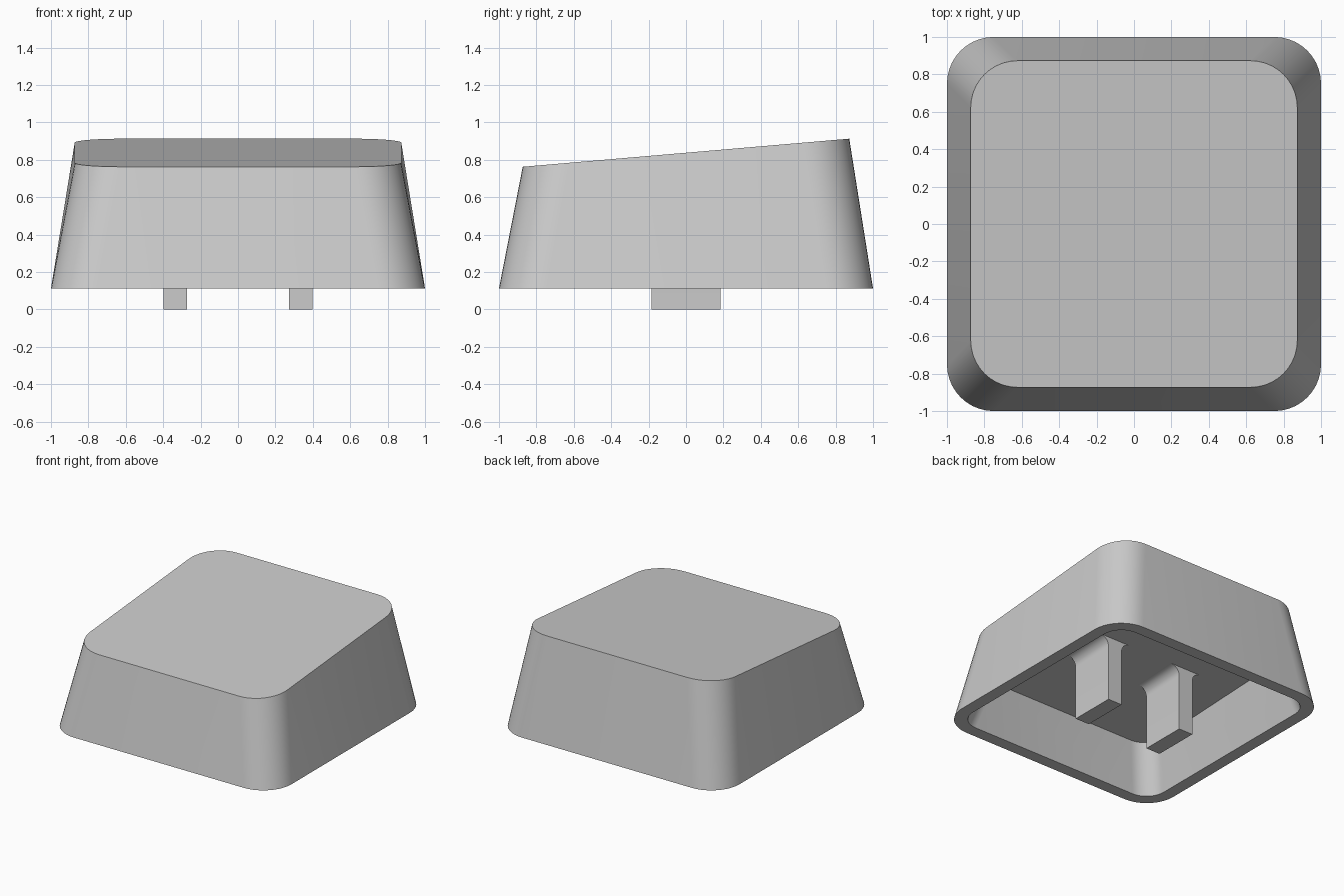
import bpy, bmesh
from math import sin, cos, pi, radians

cube = bpy.data.objects.get("Cube")
if cube:
    bpy.data.objects.remove(cube, do_unlink=True)

grey = bpy.data.materials.new("light grey plastic")
grey.use_nodes = True
colour = (0.6, 0.6, 0.6, 1)
grey.diffuse_color = colour
grey.node_tree.nodes["Principled BSDF"].inputs["Base Color"].default_value = colour

BASE, TOP, TOP_TILT = 0.112, 0.838, 0.086
CEILING, CEILING_TILT = 0.513, 0.045
STEPS = 10


def finish(bm, name):
    bmesh.ops.recalc_face_normals(bm, faces=bm.faces)
    mesh = bpy.data.meshes.new(name)
    bm.to_mesh(mesh)
    bm.free()
    mesh.materials.append(grey)
    obj = bpy.data.objects.new(name, mesh)
    bpy.context.collection.objects.link(obj)
    bpy.ops.object.select_all(action="DESELECT")
    obj.select_set(True)
    bpy.context.view_layer.objects.active = obj
    bpy.ops.object.shade_smooth_by_angle(angle=radians(30))


def ring(bm, half, radius, height, tilt=0):
    """Rounded square on a plane that rises towards the back."""
    verts = []
    for corner in range(4):
        middle = pi / 4 + corner * pi / 2
        cx = (half - radius) * (1 if cos(middle) > 0 else -1)
        cy = (half - radius) * (1 if sin(middle) > 0 else -1)
        for i in range(STEPS + 1):
            a = corner * pi / 2 + i / STEPS * pi / 2
            x, y = cx + radius * cos(a), cy + radius * sin(a)
            verts.append(bm.verts.new((x, y, height + tilt * y)))
    return verts


def bridge(bm, a, b):
    for i in range(len(a)):
        j = (i + 1) % len(a)
        bm.faces.new((a[i], a[j], b[j], b[i]))


# Hollow cap: sloped top, tapered skirt, rim, inner walls and ceiling
bm = bmesh.new()
rings = [
    ring(bm, 0.873, 0.25, TOP, TOP_TILT),
    ring(bm, 1.0, 0.25, BASE),
    ring(bm, 0.903, 0.16, BASE),
    ring(bm, 0.8, 0.16, CEILING, CEILING_TILT),
]
for upper, lower in zip(rings, rings[1:]):
    bridge(bm, upper, lower)
bm.faces.new(rings[0])
bm.faces.new(rings[-1])
finish(bm, "cap_shell")


# Stem prongs: flat legs flaring into the ceiling on both broad sides
def prong(name, centre, half_x=0.062, half_y=0.185, fillet=0.075):
    side = [(half_x, -CEILING)]
    for i in range(7):
        a = i / 6 * pi / 2
        side.append((half_x + fillet * (1 - cos(a)), fillet * (sin(a) - 1)))
    side.append((half_x + fillet, 0.01))
    outline = side + [(-x, z) for x, z in reversed(side)]
    bm = bmesh.new()
    ends = []
    for y in (-half_y, half_y):
        top = CEILING + CEILING_TILT * y
        ends.append([bm.verts.new((centre + x, y, 0 if z == -CEILING else top + z))
                     for x, z in outline])
    bridge(bm, *ends)
    for end in ends:
        bm.faces.new(end)
    finish(bm, name)


for name, sign in (("left_prong", 1), ("right_prong", -1)):
    prong(name, sign * 0.335)
